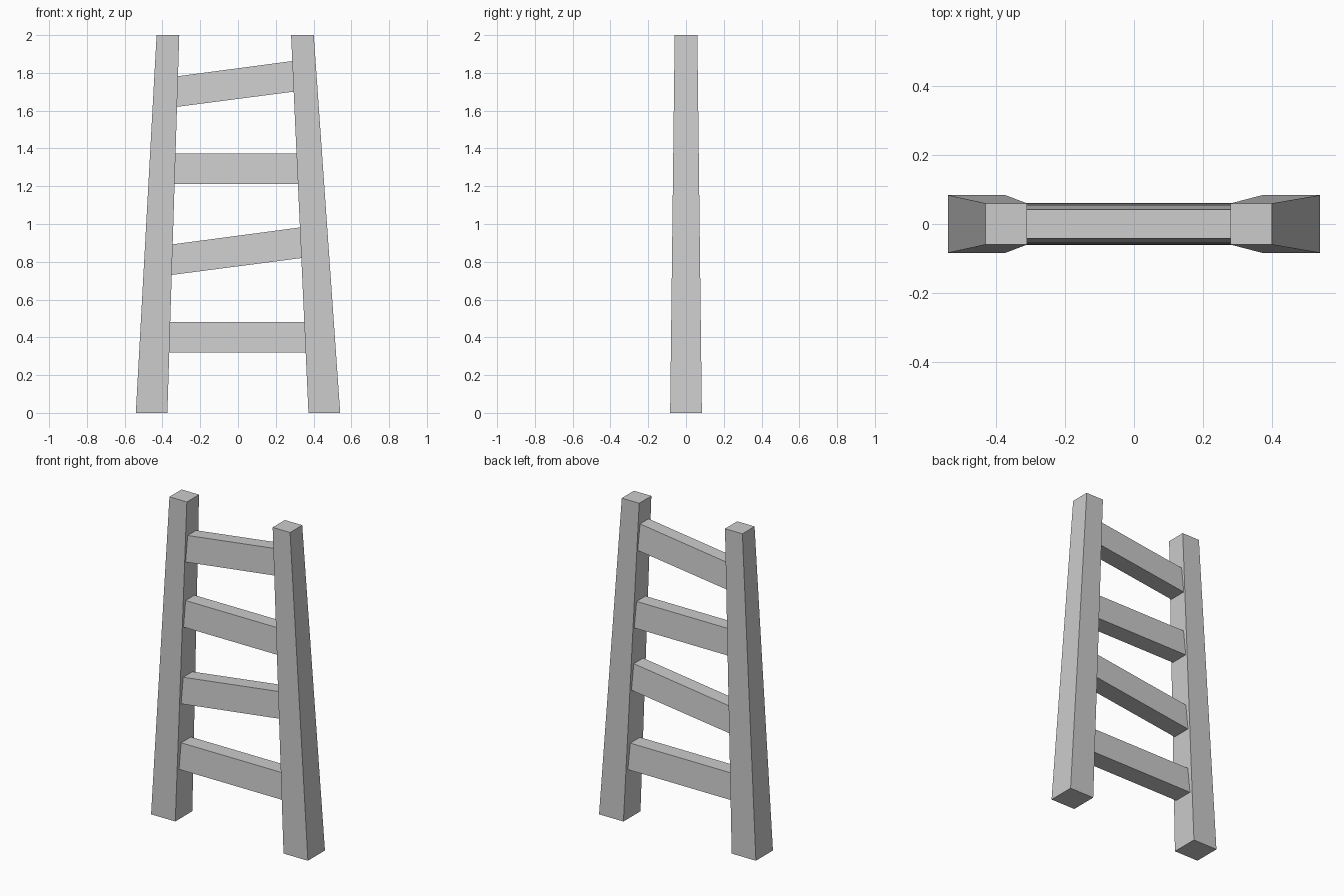
import bpy
import bmesh

if "Cube" in bpy.data.objects:
    bpy.data.objects.remove(bpy.data.objects["Cube"])


def hull_block(name, end_a, end_b):
    """Closed six-sided block between two matching four-point ends."""
    bm = bmesh.new()
    a = [bm.verts.new(p) for p in end_a]
    b = [bm.verts.new(p) for p in end_b]
    bm.faces.new(a)
    bm.faces.new(b[::-1])
    for i in range(4):
        j = (i + 1) % 4
        bm.faces.new((a[i], b[i], b[j], a[j]))
    bmesh.ops.recalc_face_normals(bm, faces=bm.faces)
    mesh = bpy.data.meshes.new(name)
    bm.to_mesh(mesh)
    bm.free()
    obj = bpy.data.objects.new(name, mesh)
    bpy.context.collection.objects.link(obj)
    return obj


def level_rect(x0, x1, half_y, z):
    return [(x0, -half_y, z), (x1, -half_y, z), (x1, half_y, z), (x0, half_y, z)]


# Tapered leaning posts
hull_block("left_post", level_rect(-0.541, -0.374, 0.084, 0),
           level_rect(-0.431, -0.311, 0.06, 2))
hull_block("right_post", level_rect(0.373, 0.541, 0.084, 0),
           level_rect(0.281, 0.401, 0.06, 2))


# Inner post faces, with a slight overlap for the rung ends
def left_x(z):
    return -0.374 + 0.0315 * z - 0.01


def right_x(z):
    return 0.373 - 0.046 * z + 0.01


def rung_end(x_at, z, low, high):
    z0, z1 = z - 0.081, z + 0.081
    return [(x_at(z0), -low, z0), (x_at(z0), low, z0),
            (x_at(z1), high, z1), (x_at(z1), -high, z1)]


# Rungs: centre height at left and right, narrower along the top edge
for i, (zl, zr) in enumerate([(0.40, 0.40), (0.81, 0.902),
                              (1.293, 1.293), (1.70, 1.783)]):
    low, high = 0.061 - 0.002 * i, 0.048 - 0.002 * i
    hull_block(f"rung_{i + 1}", rung_end(left_x, zl, low, high),
               rung_end(right_x, zr, low, high))
